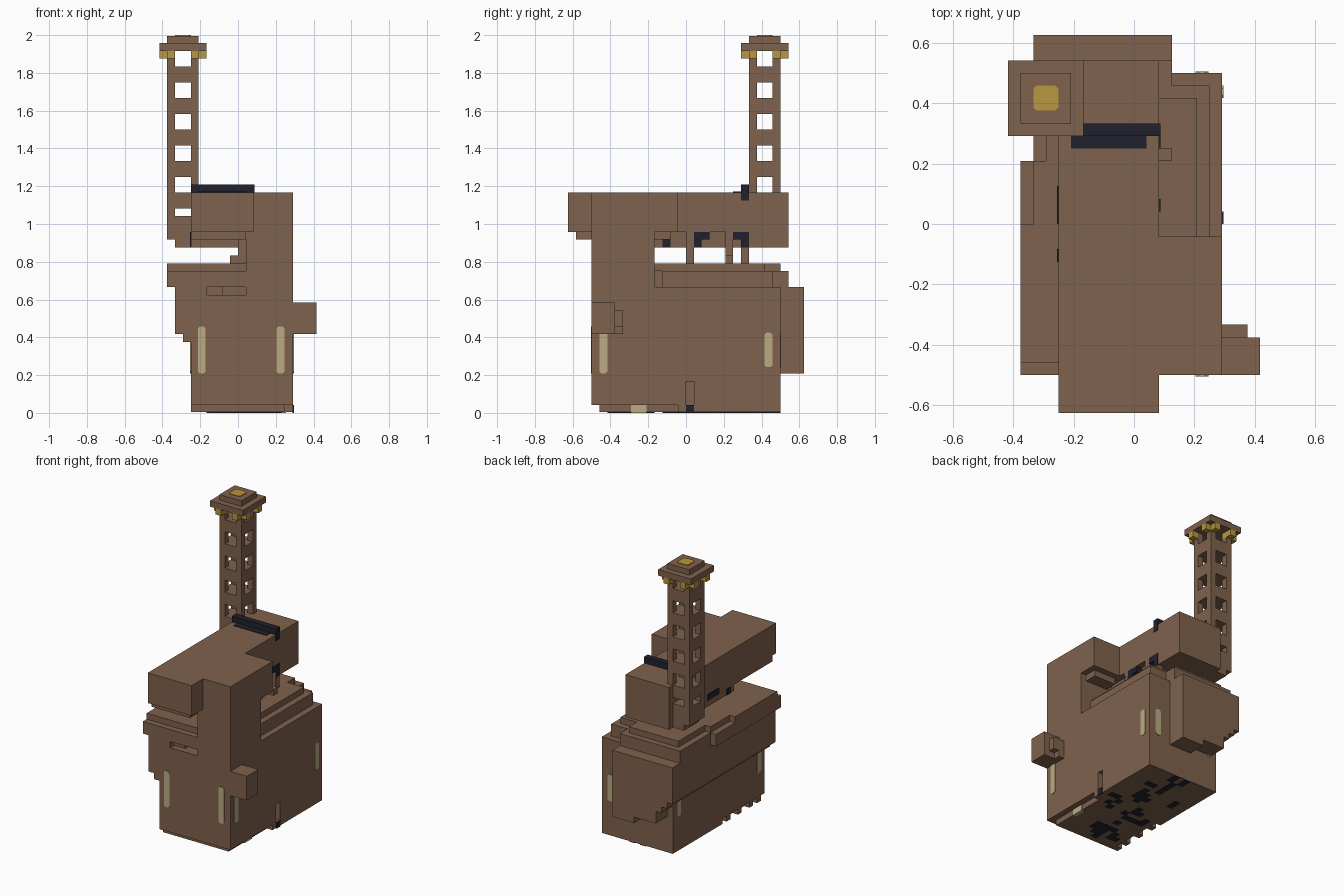
import bpy
import bmesh
import random
from mathutils import Vector

UNIT = 1 / 24      # every part sits on a block grid
THIN = 0.1         # plate thickness in blocks

default = bpy.data.objects.get("Cube")
if default:
    bpy.data.objects.remove(default)


def material(name, colour):
    mat = bpy.data.materials.new(name)
    mat.use_nodes = True
    mat.diffuse_color = (*colour, 1)
    for node in mat.node_tree.nodes:
        if node.type == 'BSDF_PRINCIPLED':
            node.inputs["Base Color"].default_value = (*colour, 1)
    return mat


brown = material("warm brown", (.212, .122, .074))
gold = material("gold", (.48, .31, .05))
pale = material("pale window", (.49, .41, .23))
dark = material("dark navy", (.015, .015, .027))


def finish(name, bm, mat):
    bmesh.ops.recalc_face_normals(bm, faces=bm.faces[:])
    bmesh.ops.scale(bm, vec=(UNIT,) * 3, verts=bm.verts[:])
    mesh = bpy.data.meshes.new(name)
    bm.to_mesh(mesh)
    bm.free()
    mesh.materials.append(mat)
    obj = bpy.data.objects.new(name, mesh)
    bpy.context.scene.collection.objects.link(obj)
    return obj


def blocks(name, mat, *boxes):
    """One object made of boxes, each given as x, y and z ranges."""
    bm = bmesh.new()
    for box in boxes:
        verts = bmesh.ops.create_cube(bm, size=1)["verts"]
        for v in verts:
            v.co = Vector([hi if c > 0 else lo for c, (lo, hi) in zip(v.co, box)])
    return finish(name, bm, mat)


def cut(target, name, *boxes):
    for box in boxes:
        cutter = blocks(name, brown, box)
        cutter.hide_render = True
        mod = target.modifiers.new(name, 'BOOLEAN')
        mod.operation = 'DIFFERENCE'
        mod.solver = 'EXACT'
        mod.object = cutter
        bpy.context.view_layer.objects.active = target
        bpy.ops.object.modifier_apply(modifier=mod.name)
        bpy.data.objects.remove(cutter)


def plate(name, mat, axis, wall, sign, centre, half, bevel):
    """Thin plate with clipped corners lying on a wall square to the axis."""
    (a, b), (ha, hb) = centre, half
    outline = [(ha, hb - bevel), (ha - bevel, hb), (bevel - ha, hb), (-ha, hb - bevel),
               (-ha, bevel - hb), (bevel - ha, -hb), (ha - bevel, -hb), (ha, bevel - hb)]
    bm = bmesh.new()
    corners = []
    for p, q in outline:
        co = [a + p, b + q]
        co.insert(axis, wall)
        corners.append(bm.verts.new(co))
    face = bm.faces.new(corners)
    out = bmesh.ops.extrude_face_region(bm, geom=[face])["geom"]
    shift = Vector([0, 0, 0])
    shift[axis] = sign * THIN
    bmesh.ops.translate(bm, vec=shift, verts=[g for g in out if isinstance(g, bmesh.types.BMVert)])
    return finish(name, bm, mat)


# Main body with a front slot and a side groove
body = blocks("body", brown, ((-6, 7), (-12, 12), (1, 16)))
cut(body, "front_slot", ((-4, -2), (-13, -11), (15, 17)), ((-2, 1), (-13, -10), (15, 17)))
cut(body, "side_groove", ((6, 8), (0, 1), (0, 4)))

# Base layer, stepped in at the front, with teeth along the right edge
blocks("base", brown,
       ((-5, 6), (-11, -1), (THIN, 1)), ((-6, 7), (-1, 12), (THIN, 1)),
       *[((-6, -5), (y, y + 1), (THIN, 1)) for y in (-11, -9, -6, -3)])
blocks("base_edge_mark", dark, ((6.9, 7 + THIN), (0, 1), (0, 1)))
blocks("base_lamp", pale, ((5.5, 6 + THIN), (-7, -5), (0, 1)))

# Scattered dark flecks under the base
rng = random.Random(4)
flecks = []
for _ in range(34):
    x, y = rng.randint(-4, 4), rng.randint(-10, 10)
    dx, dy = rng.choice([(1, 1), (2, 1), (1, 2)])
    flecks.append(((x, x + dx), (y, y + dy), (0, THIN)))
blocks("base_flecks", dark, *flecks)

# Overhang along the right wall
blocks("side_overhang", brown,
       ((-8, -6), (-12, 12), (10, 16)), ((-7, -6), (-12, 12), (9, 10)))

# Stepped panel on the back
blocks("back_panel", brown,
       ((-1, 3), (12, 15), (5, 16)), ((-5, -1), (12, 15), (6, 16)),
       ((-6, -5), (12, 15), (8, 16)), ((-7, -6), (12, 15), (9, 16)),
       ((-8, -7), (12, 15), (10, 16)))

# Two stacked ledges on top of the body
blocks("lower_ledge", brown,
       ((-8, 6), (-3, 11), (16, 18)), ((-8, 3), (11, 13), (16, 18)),
       ((-9, 1), (-12, -3), (16, 18)), ((-9, -8), (-3, 5), (16, 18)))
blocks("upper_ledge", brown,
       ((-7, 5), (-4, 10), (18, 19)), ((-7, 2), (10, 12), (18, 19)),
       ((-9, 1), (-11, 0), (18, 19)), ((-8, -7), (0, 5), (18, 19)))

# Corner column that carries the beam
blocks("column", brown, ((1, 7), (-12, -4), (16, 28)))
blocks("column_foot", brown, ((0, 1), (-8, -5), (19, 22)), ((-1, 0), (-8, -5), (19, 20)))

# Upper beam, its front nose and its underside
blocks("beam", brown, ((-6, 2), (-15, 13), (23, 28)))
blocks("beam_wing", brown, ((2, 7), (-12, -1), (23, 28)), ((2, 6), (-4, -2), (22, 23)))
blocks("beam_chin", brown, ((-6, 1), (-14, -4), (22, 23)))
blocks("beam_underside", brown, ((-6, 1), (-4, 8), (21, 23)), ((-6, 2), (8, 13), (21, 23)))

# Slim posts between ledge and beam
blocks("posts", brown, *[((1, 2), (y, y + 1), (19, 23)) for y in (0, 5, 7)],
       ((2, 3), (5, 6), (19, 20)))

# Dark fittings under the beam
blocks("under_beam_fittings", dark,
       ((-6 - THIN, 2), (0, 3), (22, 23)), ((-6 - THIN, 1 + THIN), (-3, -2), (21, 22)),
       ((0, 2 + THIN), (1, 2), (21, 22)), ((0, 2 + THIN), (6, 8), (22, 23)),
       ((0, 2 + THIN), (7, 8), (21, 22)))

# Dark rail across the beam
blocks("rail", dark, ((-6, 2 + THIN), (7, 8), (28, 29)), ((1, 2 + THIN), (7, 8), (27, 28)))
blocks("rail_plate", dark, ((-5, 1), (6, 7), (28, 28 + THIN)))

# Lattice tower: corner posts joined by slabs
tower = [((x, x + 1), (y, y + 1), (22, 47)) for x in (-9, -6) for y in (8, 11)]
for low, high in [(22, 25), (26, 28), (30, 32), (34, 36), (38, 40), (42, 44), (46, 47)]:
    tower.append(((-9, -5), (8, 12), (low, high)))
blocks("tower", brown, *tower)
blocks("tower_foot", brown, ((-8, -6), (8, 12), (21, 22)))
blocks("tower_cap", brown, ((-10, -4), (7, 13), (46, 47)), ((-9, -5), (8, 12), (47, 48 - THIN)))
plate("cap_light", gold, 2, 48 - THIN, 1, (-7, 10), (1, 1), .25)

# Gold brackets at the four corners under the cap
brackets = []
for sx in (-1, 1):
    for sy in (-1, 1):
        for near, far in (((1, 3), (1, 2.02)), ((1, 2.02), (1, 3))):
            brackets.append((sorted(-7 + sx * n for n in near),
                             sorted(10 + sy * f for f in far), (45, 46)))
blocks("cap_brackets", gold, *brackets)

# Side box with a smaller box behind it
blocks("side_box", brown, ((7, 10), (-12, -9), (10, 14)))
blocks("side_box_knob", brown, ((7, 9), (-9, -8), (11, 13)), ((7, 8), (-9, -8), (10, 11)))

# Tall pale windows near each wall corner
tall, short = (8, 3), (8, 2.2)
for sign, side in ((-1, "right"), (1, "left")):
    x_wall = 7 if sign > 0 else -6
    x_mid = 5.4 if sign > 0 else -4.6
    for front, (mid, half) in ((-1, tall), (1, short)):
        where = "front" if front < 0 else "back"
        plate(f"{where}_{side}_window", pale, 1, 12 * front, front, (x_mid, mid), (.5, half), .25)
        plate(f"{side}_{where}_window", pale, 0, x_wall, sign, (10.5 * front, mid), (.5, half), .25)
